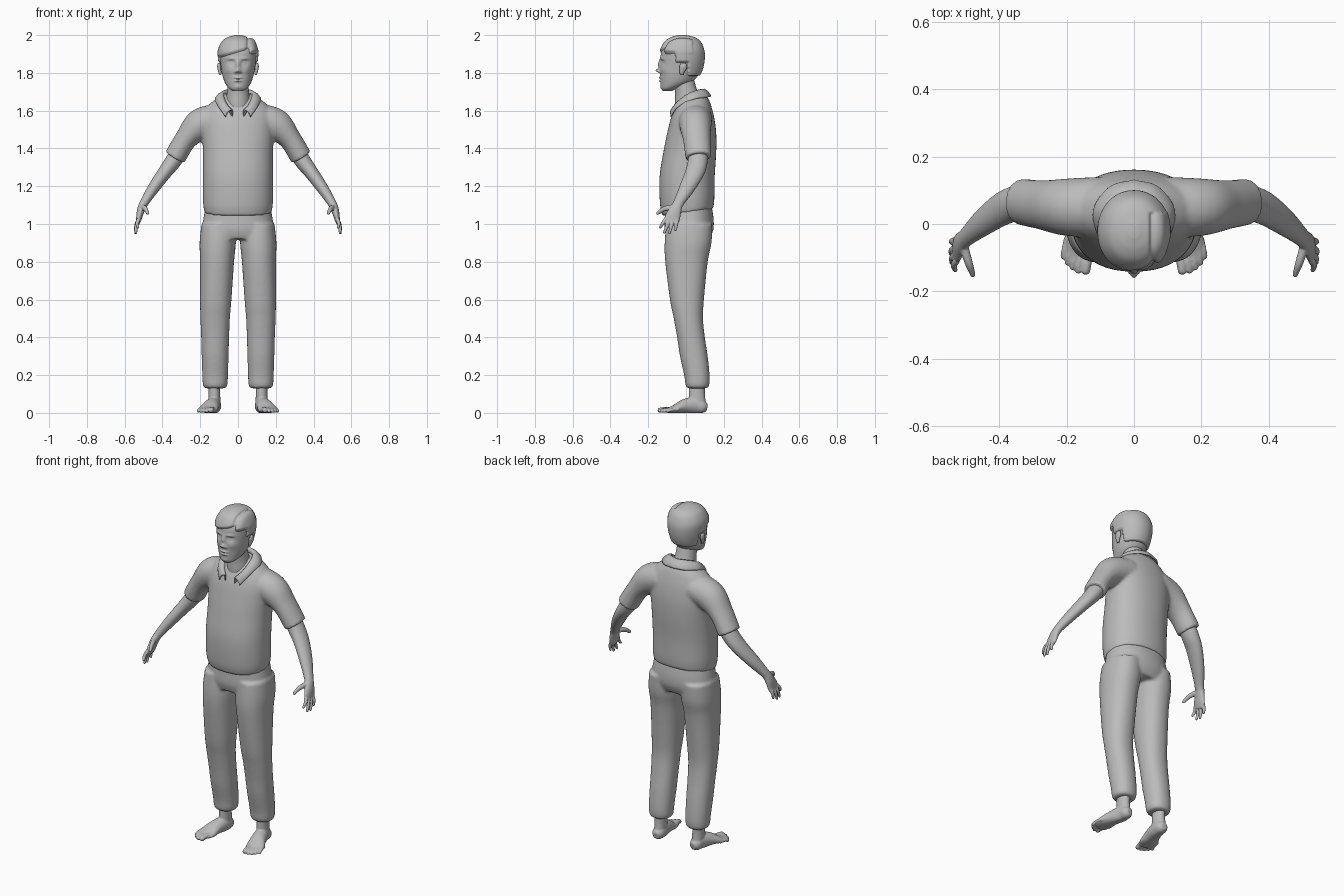
import bpy, bmesh
from math import cos, sin, pi, exp
from mathutils import Vector

if "Cube" in bpy.data.objects:
    bpy.data.objects.remove(bpy.data.objects["Cube"])

grey = bpy.data.materials.new("plain grey")
grey.use_nodes = True
GREY = (0.5, 0.5, 0.5, 1)
grey.diffuse_color = GREY
grey.node_tree.nodes["Principled BSDF"].inputs["Base Color"].default_value = GREY

X, Y, Z = Vector((1, 0, 0)), Vector((0, 1, 0)), Vector((0, 0, 1))


def spline(rows, steps):
    """Smooth curve through rows of numbers."""
    rows = [Vector(r) for r in rows]
    ends = [rows[0] * 2 - rows[1]] + rows + [rows[-1] * 2 - rows[-2]]
    out = []
    for a, b, c, d in zip(ends, ends[1:], ends[2:], ends[3:]):
        for i in range(steps):
            t = i / steps
            out.append(b + (c - a) * (t / 2) + (a * 2 - b * 5 + c * 4 - d) * (t * t / 2)
                       + (b * 3 - a - c * 3 + d) * (t ** 3 / 2))
    return out + [rows[-1]]


def tube(bm, rows, side=Y, steps=6, segs=32, power=2, flat=False, tip=False):
    """Closed loft; each row is x, y, z, radius along side, radius across."""
    rings = spline(rows, steps)
    mids = [Vector(r[:3]) for r in rings]
    radii = [(r[3], r[4]) for r in rings]
    dirs = [Z if flat else (mids[min(i + 1, len(mids) - 1)] - mids[max(i - 1, 0)]).normalized()
            for i in range(len(mids))]
    if tip:
        m, (ru, rw), d = mids[-1], radii[-1], dirs[-1]
        for a in (0.5, 1, 1.4):
            mids.append(m + d * min(ru, rw) * sin(a))
            radii.append((ru * cos(a), rw * cos(a)))
            dirs.append(d)
    loops = []
    for m, (ru, rw), d in zip(mids, radii, dirs):
        u = (side - d * side.dot(d)).normalized()
        w = d.cross(u)
        loop = []
        for k in range(segs):
            c, s = cos(2 * pi * k / segs), sin(2 * pi * k / segs)
            c, s = [abs(q) ** (2 / power) * (1 if q > 0 else -1) for q in (c, s)]
            loop.append(bm.verts.new(m + u * ru * c + w * rw * s))
        loops.append(loop)
    for a, b in zip(loops, loops[1:]):
        for k in range(segs):
            j = (k + 1) % segs
            bm.faces.new((a[k], a[j], b[j], b[k]))
    bm.faces.new(loops[0])
    bm.faces.new(loops[-1])


def upright(rows, x=0):
    """Rows of height, half width, front y, back y turned into tube rows."""
    return [(x, (f + b) / 2, z, (b - f) / 2, w) for z, w, f, b in rows]


def finish(name, bm, voxel=0, smooth=0, mirror=False):
    bmesh.ops.recalc_face_normals(bm, faces=bm.faces)
    for f in bm.faces:
        f.smooth = True
    mesh = bpy.data.meshes.new(name)
    bm.to_mesh(mesh)
    bm.free()
    mesh.materials.append(grey)
    ob = bpy.data.objects.new(name, mesh)
    bpy.context.collection.objects.link(ob)
    if voxel:
        mod = ob.modifiers.new("blend", 'REMESH')
        mod.mode, mod.voxel_size, mod.use_smooth_shade = 'VOXEL', voxel, True
    if smooth:
        mod = ob.modifiers.new("soften", 'SMOOTH')
        mod.factor, mod.iterations = 0.5, smooth
    if mirror:
        ob.modifiers.new("other side", 'MIRROR').use_mirror_merge = False
    return ob


# Shirt: torso and sleeves blended together, hem lower at the front
bm = bmesh.new()
tube(bm, upright([(1.06, .178, -.125, .145), (1.12, .185, -.138, .15), (1.25, .185, -.14, .152),
                  (1.38, .185, -.12, .16), (1.48, .19, -.1, .16), (1.56, .19, -.08, .15),
                  (1.62, .165, -.055, .135), (1.66, .12, -.03, .12), (1.69, .08, 0, .1)]),
     flat=True, segs=64, power=2.2)
for v in bm.verts:
    if v.co.z < 1.2:
        v.co.z += 0.15 * v.co.y * (1.2 - v.co.z) / 0.14
for s in (1, -1):
    tube(bm, [(s * x, y, z, a, b) for x, y, z, a, b in (
        (.1, .05, 1.56, .09, .08), (.2, .05, 1.525, .085, .085),
        (.275, .057, 1.45, .073, .06), (.335, .066, 1.352, .069, .058))])
finish("shirt", bm, voxel=0.008, smooth=8)

# Collar: folded band around the neck, open at the front
inner = [(0, .09, 1.712), (.055, .065, 1.708), (.078, .01, 1.685), (.06, -.045, 1.635), (.03, -.075, 1.6)]
outer = [(0, .128, 1.682), (.07, .108, 1.678), (.118, .04, 1.667), (.1, -.042, 1.627), (.065, -.08, 1.575)]
bm = bmesh.new()
edges = []
for line in (inner, outer):
    half = spline(line, 6)
    edges.append([Vector((-p.x, p.y, p.z)) for p in half[:0:-1]] + half)
strips = []
for a, b in zip(*edges):
    lift = Vector((0, -0.003, 0.01))
    strips.append([bm.verts.new(p) for p in
                   (a - Z * 0.03, a, a.lerp(b, 0.3) + lift, a.lerp(b, 0.7) + lift, b, b - Z * 0.008)])
for a, b in zip(strips, strips[1:]):
    for k in range(len(a) - 1):
        bm.faces.new((a[k], a[k + 1], b[k + 1], b[k]))
collar = finish("collar", bm)
mod = collar.modifiers.new("cloth", 'SOLIDIFY')
mod.thickness, mod.offset = 0.007, 0

# Trousers: hips and two loose legs gathered at the cuffs
bm = bmesh.new()
tube(bm, upright([(1.1, .17, -.11, .135), (1.03, .183, -.112, .146), (.97, .192, -.113, .145),
                  (.92, .19, -.1, .125)]), flat=True, segs=64, power=2.2)
leg = [(1, .09, -.105, .14), (.9, .096, -.113, .135), (.8, .09, -.11, .115), (.6, .083, -.085, .095),
       (.5, .078, -.065, .09), (.4, .074, -.047, .1), (.3, .071, -.032, .115), (.2, .068, -.01, .125),
       (.15, .065, -.003, .124), (.13, .056, .006, .115)]
for s in (1, -1):
    rows = [(s * (0.123 - 0.02 * r[2]), *r[1:]) for r in upright(leg)]
    tube(bm, [(s * (0.104 + 0.017 * min(1, (1 - r[2]) / 0.5)), *r[1:]) for r in rows],
         flat=True, segs=40, power=2.2)
finish("trousers", bm, voxel=0.008, smooth=8)

# Arms with hands: forearm, four fingers and thumb
bm = bmesh.new()
tube(bm, [(.3, .065, 1.4, .05, .045), (.345, .062, 1.33, .052, .043), (.39, .045, 1.27, .05, .037),
          (.447, .005, 1.19, .041, .031), (.498, -.04, 1.11, .028, .023), (.515, -.058, 1.07, .034, .02),
          (.524, -.073, 1.03, .041, .015), (.528, -.08, 1.01, .036, .011)], tip=True)
tips = [(.53, -.137, .982), (.54, -.115, .955), (.542, -.088, .952), (.54, -.055, .968)]
for i, end in enumerate(tips):
    root = Vector((.526, -.108 + i * .02, 1.025))
    bend = root.lerp(Vector(end), 0.5) + X * 0.006
    tube(bm, [(*root, .011, .011), (*bend, .0095, .0095), (*end, .007, .007)], segs=16, tip=True)
tube(bm, [(.507, -.06, 1.09, .016, .014), (.49, -.115, 1.08, .013, .012), (.478, -.15, 1.057, .009, .008)],
     side=Z, segs=16, tip=True)
finish("arms", bm, voxel=0.003, smooth=3, mirror=True)

# Feet: ankle, turned-out foot and five toes on a flat sole
bm = bmesh.new()
tube(bm, [(.125, .06, .2, .043, .032), (.125, .058, .11, .042, .031), (.125, .06, .05, .045, .032)])
tube(bm, [(.122, .112, .028, .018, .02), (.124, .09, .032, .033, .034), (.127, .05, .04, .037, .045),
          (.142, -.01, .035, .043, .037), (.157, -.06, .02, .052, .022), (.164, -.095, .014, .046, .014)],
     side=X, tip=True)
toes = [(.143, -.137, .014), (.165, -.138, .01), (.182, -.128, .0095), (.197, -.115, .009), (.21, -.097, .0085)]
for x, y, r in toes:
    tube(bm, [(x - .012, y + .06, .018, r, r), (x - .004, y + .025, .018, r, r), (x, y, r, r, r)],
         side=X, segs=16, tip=True)
for v in bm.verts:
    v.co.z = max(v.co.z, 0)
finish("feet", bm, voxel=0.004, smooth=4, mirror=True)

# Neck and upper chest
bm = bmesh.new()
tube(bm, [(0, -.02, 1.79, .055, .053), (0, .002, 1.7, .06, .058), (0, .02, 1.63, .078, .068),
          (0, .03, 1.56, .08, .07)], flat=True)
finish("neck", bm)

# Head: skull loft with soft bumps and hollows pushed along the face
skull = upright([(1.703, .025, -.122, -.075), (1.72, .05, -.13, -.04), (1.75, .07, -.134, .03),
                 (1.79, .083, -.136, .065), (1.83, .09, -.137, .082), (1.88, .097, -.135, .09),
                 (1.92, .097, -.128, .087), (1.96, .078, -.105, .07), (1.98, .05, -.075, .042),
                 (1.99, .015, -.04, .0)])
features = [  # x, z, width, height, push forward
    (0, 1.845, .012, .024, .012), (0, 1.812, .012, .011, .022), (.014, 1.805, .008, .007, .008),
    (.036, 1.854, .017, .012, -.013), (.036, 1.852, .012, .007, .008), (.036, 1.876, .022, .007, .005),
    (0, 1.774, .02, .006, .009), (0, 1.766, .024, .003, -.004), (0, 1.758, .017, .006, .009),
    (0, 1.724, .018, .012, .005), (.05, 1.815, .02, .02, .005)]
bm = bmesh.new()
tube(bm, skull, flat=True, steps=12, segs=112, power=2.1)
for v in bm.verts:
    x, y, z = v.co
    if y < -0.03:
        for fx, fz, w, h, push in features:
            v.co.y -= push * exp(-((abs(x) - fx) / w) ** 2 - ((z - fz) / h) ** 2)
finish("head", bm)

# Ears
bm = bmesh.new()
tube(bm, [(.092, -.022, 1.79, .008, .006), (.096, -.022, 1.805, .013, .008), (.1, -.015, 1.83, .02, .01),
          (.101, -.013, 1.845, .017, .008)], segs=20, tip=True)
finish("ears", bm, mirror=True)


# Hair: swollen cap that dips under the skin below the hairline
def hairline(x, y):
    if y > 0.01:
        return 1.78
    if y > -0.055:
        return 1.85
    return 1.905 + 0.3 * x if x < 0.06 else 1.9


bm = bmesh.new()
tube(bm, skull, flat=True, steps=12, segs=112, power=2.1)
centre = Vector((0, -0.02, 1.87))
for v in bm.verts:
    x, y, z = v.co
    grow = min(1, max(0, (z - hairline(x, y)) / 0.014)) * 0.015 - 0.005
    if z > 1.9 and y < 0.03:
        grow -= 0.008 * exp(-((x - 0.05) / 0.006) ** 2)
        grow += 0.006 * exp(-((x - 0.075) / 0.015) ** 2)
    v.co += (v.co - centre).normalized() * grow
finish("hair", bm, smooth=2)
